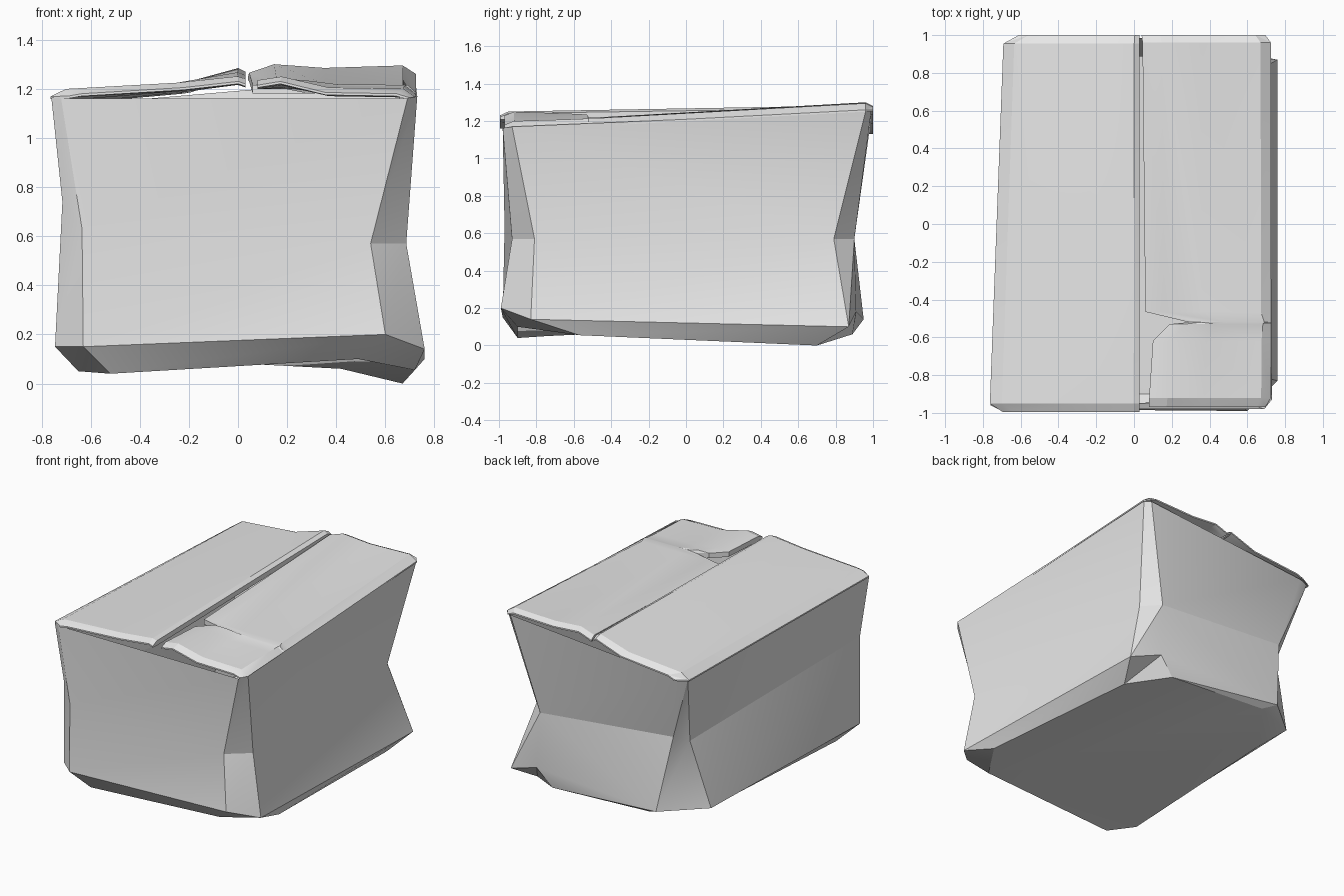
import bpy
import bmesh
from math import radians

default_cube = bpy.data.objects.get("Cube")
if default_cube:
    bpy.data.objects.remove(default_cube, do_unlink=True)

# One plain grey for the whole box
grey = bpy.data.materials.new("pale grey card")
grey.use_nodes = True
colour = (0.8, 0.8, 0.8, 1)
grey.diffuse_color = colour
grey.node_tree.nodes["Principled BSDF"].inputs["Base Color"].default_value = colour


def skin(bm, rings, flipped=()):
    """Join a row of equal-sized rings with triangles; flipped picks the other diagonal."""
    loops = [[bm.verts.new(point) for point in ring] for ring in rings]
    for level, (lower, upper) in enumerate(zip(loops, loops[1:])):
        count = len(lower)
        for i in range(count):
            j = (i + 1) % count
            a, b, c, d = lower[i], lower[j], upper[j], upper[i]
            if (level, i) in flipped:
                a, b, c, d = b, c, d, a
            bm.faces.new((a, b, c))
            bm.faces.new((a, c, d))
    return loops


def finish(bm, name):
    """Turn the bmesh into a shaded grey object."""
    bmesh.ops.recalc_face_normals(bm, faces=bm.faces)
    mesh = bpy.data.meshes.new(name)
    bm.to_mesh(mesh)
    bm.free()
    mesh.materials.append(grey)
    obj = bpy.data.objects.new(name, mesh)
    bpy.context.collection.objects.link(obj)
    bpy.ops.object.select_all(action="DESELECT")
    obj.select_set(True)
    bpy.context.view_layer.objects.active = obj
    bpy.ops.object.shade_smooth_by_angle(angle=radians(20))


# Crumpled body: chamfered-corner rings, each starting at the front -x corner
base = [(-.65, -.75, .05), (-.52, -.9, .04), (.49, -.9, .1), (.72, -.57, .055),
        (.67, .7, 0), (.42, .89, .06), (-.34, .9, .1), (-.65, .5, .11)]
lower_edge = [(-.745, -.88, .15), (-.63, -.98, .15), (.6, -.99, .2), (.76, -.83, .14),
              (.76, .87, .1), (.53, .91, .18), (-.43, .95, .14), (-.7, .72, .15)]
waist = [(-.715, -.92, .74), (-.635, -.97, .63), (.54, -.93, .57), (.685, -.81, .57),
         (.615, .79, .57), (.51, .9, .57), (-.51, .87, .66), (-.57, .77, .61)]
rim = [(-.76, -.96, 1.165), (-.72, -.98, 1.16), (.69, -.98, 1.16), (.73, -.93, 1.17),
       (.72, .96, 1.25), (.68, .99, 1.25), (-.6, .98, 1.14), (-.68, .95, 1.14)]
body = bmesh.new()
bottom = skin(body, [base, lower_edge, waist, rim], {(1, 5), (2, 3)})[0]

# Underside, folded across towards the sagging back +x corner
body.faces.new(bottom[3:6])
pivot = bottom[2]
others = [bottom[3]] + bottom[5:] + bottom[:2]
for first, second in zip(others, others[1:]):
    body.faces.new((pivot, first, second))
finish(body, "box_body")


def flap_section(y, outer, inner, heights, fractions, end):
    """Cross-section of a flap; end sections are thinned into a bevelled edge."""
    top, under = [], []
    for i, (z, f) in enumerate(zip(heights, fractions)):
        drop = .02 if end and i else 0
        thickness = .01 if end or i == 0 else .035
        x = outer + (inner - outer) * f
        top.append((x, y, z - drop))
        under.append((x, y, z - drop - thickness))
    return top + under[::-1]


def flap(name, sections):
    """Solid slab through the given cross-sections."""
    bm = bmesh.new()
    loops = skin(bm, sections)
    bm.faces.new(loops[0])
    bm.faces.new(loops[-1])
    finish(bm, name)


def blend(a, b, t):
    return [p + (q - p) * t for p, q in zip(a, b)]


# Flap on the -x side, bowed up towards the centre seam, with clipped corners
spread = (0, .08, .65, .96, 1)
front = (1.17, 1.2, 1.225, 1.25, 1.24)
back = (1.14, 1.18, 1.215, 1.285, 1.27)
sections = []
for y, clip in ((-.995, .07), (-.95, 0), (0, 0), (.955, 0), (1, .08)):
    t = (y + 1) / 2
    outer = -.765 + .075 * t + clip
    sections.append(flap_section(y, outer, .03, blend(front, back, t), spread, clip > 0))
flap("right_flap", sections)

# Flap on the +x side, with a tear cut in from the seam near the front
spread = (0, .08, .55, .85, 1)
front = (1.165, 1.2, 1.205, 1.25, 1.235)
tear_front = (1.18, 1.213, 1.215, 1.235, 1.235)
tear_back = (1.185, 1.216, 1.217, 1.22, 1.215)
back = (1.26, 1.295, 1.285, 1.3, 1.265)
stations = [(-.97, .08, front, .03), (-.92, .08, front, 0),
            (-.62, .1, blend(front, tear_front, .7), 0), (-.53, .19, tear_front, 0),
            (-.52, .29, tear_back, 0), (-.465, .06, tear_back, 0),
            (.96, .045, back, 0), (1, .04, back, .03)]
flap("left_flap", [flap_section(y, .725 - clip, inner, z, spread, clip > 0)
                   for y, inner, z, clip in stations])
